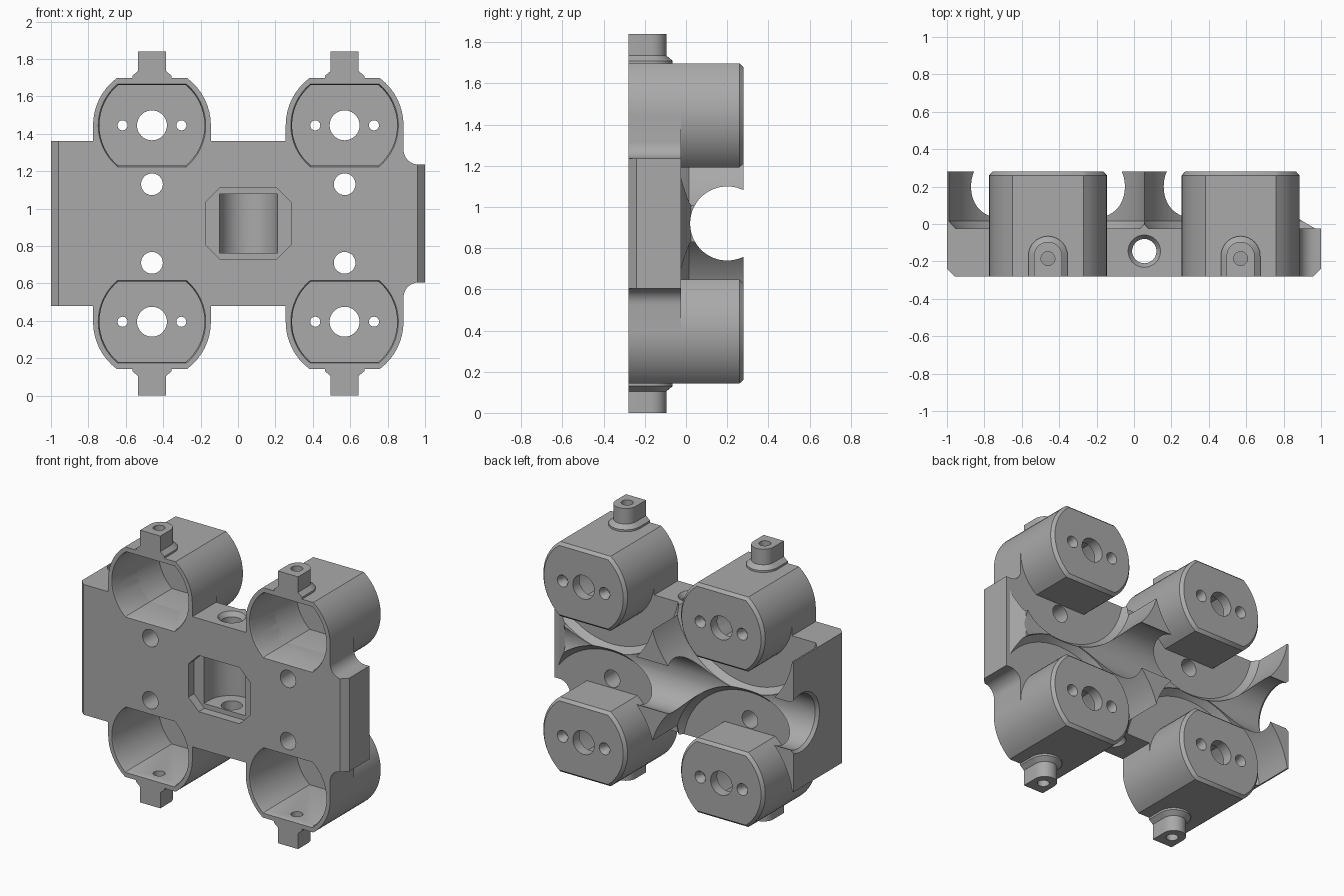
import bpy, bmesh, math

if "Cube" in bpy.data.objects:
    bpy.data.objects.remove(bpy.data.objects["Cube"])

grey = bpy.data.materials.new("plain grey")
grey.use_nodes = True
COLOUR = (0.4, 0.4, 0.4, 1)
grey.diffuse_color = COLOUR
grey.node_tree.nodes["Principled BSDF"].inputs["Base Color"].default_value = COLOUR

MID = 0.92            # height of the mirror plane
CUP_X = (-0.46, 0.57)
CUP_Z = 0.525         # cup offset from the mirror plane
FRONT, FLOOR, BACK = -0.28, -0.025, 0.28
CENTRE_X = 0.055


def circle(u, v, r, n=48):
    return [(u + r * math.cos(2 * math.pi * i / n), v + r * math.sin(2 * math.pi * i / n)) for i in range(n)]


def arc(u, v, r, start, end, n=16):
    angles = [start + (end - start) * i / n for i in range(n + 1)]
    return [(u + r * math.cos(a), v + r * math.sin(a)) for a in angles]


def flat_round(u, v, r, flat):
    """Circle with its top and bottom cut flat."""
    a = math.asin(flat / r)
    return arc(u, v, r, -a, a) + arc(u, v, r, math.pi - a, math.pi + a)


def rect(u0, u1, v0, v1):
    return [(u0, v0), (u1, v0), (u1, v1), (u0, v1)]


def loft(name, axis, *rings):
    """Solid through matching outlines, each given as (points, distance along axis)."""
    place = {"x": lambda u, v, d: (d, u, v),
             "y": lambda u, v, d: (u, d, v),
             "z": lambda u, v, d: (u, v, d)}[axis]
    bm = bmesh.new()
    loops = [[bm.verts.new(place(u, v, d)) for u, v in pts] for pts, d in rings]
    n = len(loops[0])
    for a, b in zip(loops, loops[1:]):
        for i in range(n):
            j = (i + 1) % n
            bm.faces.new((a[i], a[j], b[j], b[i]))
    bm.faces.new(loops[0])
    bm.faces.new(loops[-1])
    bmesh.ops.recalc_face_normals(bm, faces=bm.faces)
    mesh = bpy.data.meshes.new(name)
    bm.to_mesh(mesh)
    bm.free()
    mesh.materials.append(grey)
    obj = bpy.data.objects.new(name, mesh)
    bpy.context.collection.objects.link(obj)
    return obj


def cut(obj, cutters):
    bpy.context.view_layer.objects.active = obj
    for c in cutters:
        mod = obj.modifiers.new("cut", "BOOLEAN")
        mod.operation = "DIFFERENCE"
        mod.solver = "EXACT"
        mod.object = c
        bpy.ops.object.modifier_apply(modifier=mod.name)


def cylinder(axis, u, v, r, a, b):
    pts = circle(u, v, r)
    return loft("cutter", axis, (pts, a), (pts, b))


# Body outline: upper half with cup shoulders, mirrored for the lower half
half = [(-1, 0.44)]
for x in CUP_X:
    half += [(x - 0.315, 0.44), (x - 0.315, CUP_Z), (x + 0.315, CUP_Z)]
    if x < 0:
        half.append((x + 0.315, 0.44))
half += arc(0.965, 0.395, 0.08, math.pi, 1.5 * math.pi, 8) + [(1, 0.315)]
outline = [(x, MID + h) for x, h in half] + [(x, MID - h) for x, h in reversed(half)]
body = loft("body", "y", (outline, FRONT), (outline, BACK))

body_cutters = []
spots = [(x, s) for x in CUP_X for s in (1, -1)]

# Round clearance around each cup, with a bevelled floor edge
for x, s in spots:
    z = MID + s * CUP_Z
    body_cutters.append(loft("scoop", "y", (circle(x, z, 0.5, 96), FLOOR),
                             (circle(x, z, 0.537, 96), 0.015), (circle(x, z, 0.537, 96), 0.4)))
    body_cutters.append(cylinder("y", x, MID + s * 0.21, 0.058, -0.4, 0.4))

# Long round channel, flared at one end
body_cutters.append(loft("channel", "x", (circle(0.2, MID, 0.205, 64), -1.01),
                         (circle(0.2, MID, 0.18, 64), -0.98), (circle(0.2, MID, 0.18, 64), 1.1)))

# Thin end tab and bevelled front ends
tab_gap = [(0.885, 0.4), (0.885, 0.025), (0.97, FLOOR), (1.1, FLOOR), (1.1, 0.4)]
body_cutters.append(loft("tab_gap", "z", (tab_gap, 0.2), (tab_gap, 1.6)))
for s in (-1, 1):
    corner = [(s * 0.95, -0.29), (s * 1.01, -0.29), (s * 1.01, -0.23)]
    body_cutters.append(loft("end_bevel", "z", (corner, 0.2), (corner, 1.6)))

# Front window: eight-sided rim, then a round-backed pocket
w, h, c = 0.23, 0.19, 0.078
rim = [(CENTRE_X + u, MID + v) for u, v in (
    (-w, -h + c), (-w + c, -h), (w - c, -h), (w, -h + c),
    (w, h - c), (w - c, h), (-w + c, h), (-w, h - c))]
body_cutters.append(loft("window_rim", "y", (rim, -0.3), (rim, -0.22)))
pocket = [(CENTRE_X + 0.155, -0.26)] + arc(CENTRE_X, -0.16, 0.155, 0, math.pi, 24) + [(CENTRE_X - 0.155, -0.26)]
body_cutters.append(loft("pocket", "z", (pocket, MID - 0.158), (pocket, MID + 0.158)))

# Upright bolt hole with countersinks
body_cutters.append(cylinder("z", CENTRE_X, -0.145, 0.065, 0.3, 1.5))
for s in (-1, 1):
    body_cutters.append(loft("countersink", "z", (circle(CENTRE_X, -0.145, 0.065), MID + s * 0.41),
                             (circle(CENTRE_X, -0.145, 0.09), MID + s * 0.445)))

# Cups, each with its bore, back holes and outer lug
parts, helpers = [body], []
for x, s in spots:
    z = MID + s * CUP_Z
    side = ("left" if x > 0 else "right") + ("_upper" if s > 0 else "_lower")
    cup = loft("cup_" + side, "y", (flat_round(x, z, 0.315, 0.252), FRONT),
               (flat_round(x, z, 0.315, 0.252), BACK - 0.02),
               (flat_round(x, z, 0.297, 0.234), BACK))
    bore = loft("bore", "y", (flat_round(x, z, 0.292, 0.226), -0.29),
                (flat_round(x, z, 0.281, 0.215), -0.265), (flat_round(x, z, 0.281, 0.215), 0.21))
    holes = [cylinder("y", x, z, 0.08, 0.1, 0.4)]
    for k in (-1, 1):
        u = x + k * 0.157
        holes.append(loft("screw_hole", "y", (circle(u, z, 0.027, 24), 0.1),
                          (circle(u, z, 0.027, 24), 0.25), (circle(u, z, 0.042, 24), 0.285)))

    def arch(r):
        return [(x + r, FRONT)] + arc(x, -0.17, r, 0, math.pi) + [(x - r, FRONT)]

    lug = loft("lug_" + side, "z", (arch(0.105), MID + s * 0.758), (arch(0.105), MID + s * 0.79),
               (arch(0.075), MID + s * 0.815), (arch(0.075), MID + s * MID))
    lug_hole = cylinder("z", x, -0.185, 0.037, MID + s * 0.7, MID + s * 0.95)
    cut(cup, [bore, lug_hole] + holes)
    cut(lug, [lug_hole])
    body_cutters.append(bore)
    helpers += holes + [lug_hole]
    parts += [cup, lug]

cut(body, body_cutters)
for helper in body_cutters + helpers:
    bpy.data.objects.remove(helper)

# Smooth the curves, keep the edges sharp
bpy.ops.object.select_all(action="DESELECT")
for part in parts:
    part.select_set(True)
bpy.context.view_layer.objects.active = body
bpy.ops.object.shade_smooth_by_angle(angle=math.radians(30))
